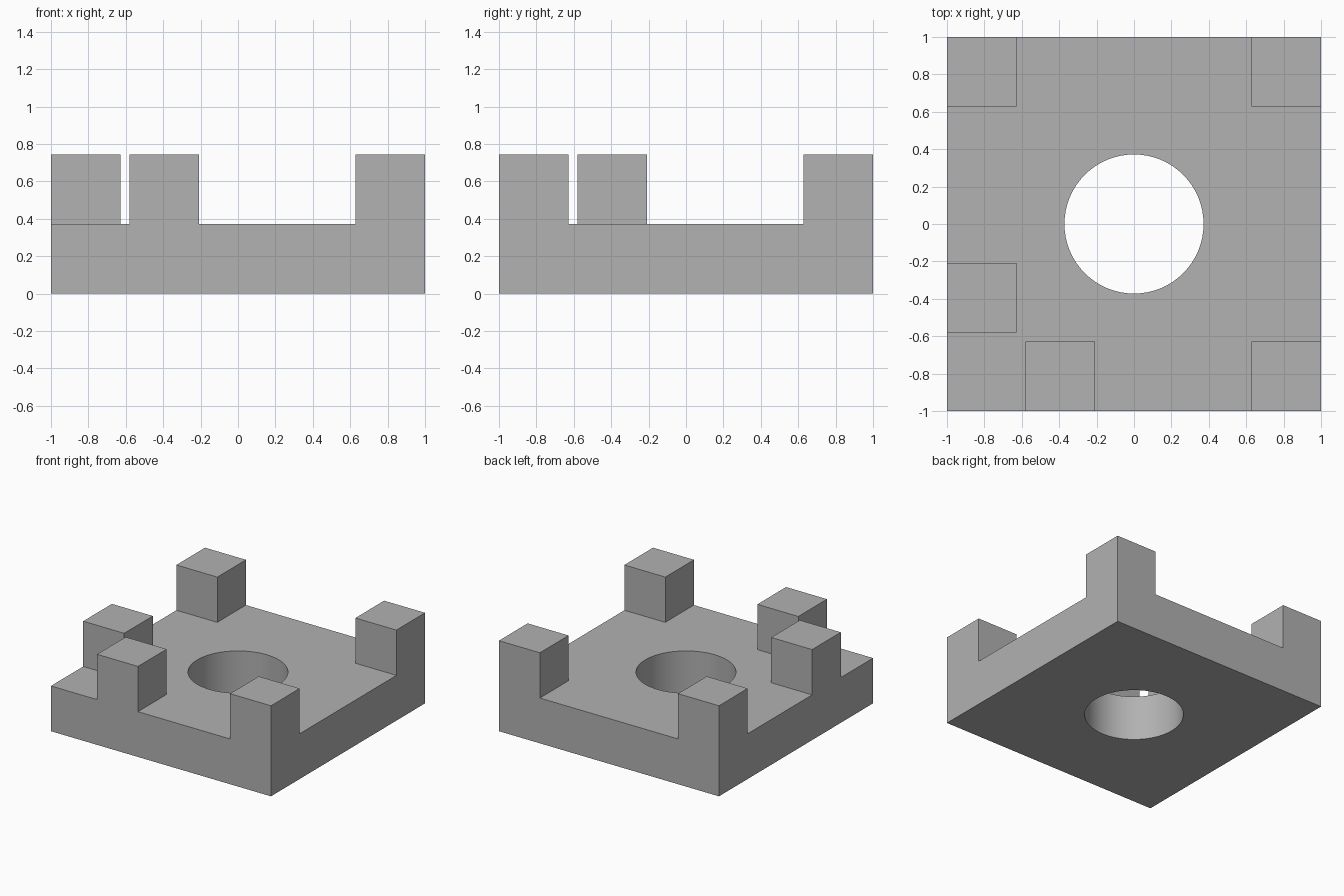
import bpy
import bmesh
import math
from mathutils import Matrix, Vector

if "Cube" in bpy.data.objects:
    bpy.data.objects.remove(bpy.data.objects["Cube"], do_unlink=True)

SLAB = 0.372      # slab thickness
TOP = 0.744       # height of the posts
POST = 0.372      # post width
RADIUS = 0.372    # centre hole
EDGE = 1 - POST / 2
INNER = -0.395    # centre of the posts set in from the corner

grey = bpy.data.materials.new("plain grey")
grey.use_nodes = True
colour = (0.445, 0.445, 0.445, 1)
grey.diffuse_color = colour
grey.node_tree.nodes["Principled BSDF"].inputs["Base Color"].default_value = colour


def add_box(bm, x, y, width, height):
    """Box standing on the ground."""
    m = Matrix.Translation((x, y, height / 2)) @ Matrix.Diagonal((width, width, height, 1))
    bmesh.ops.create_cube(bm, size=1, matrix=m)


def make_object(name, bm):
    mesh = bpy.data.meshes.new(name)
    bm.to_mesh(mesh)
    bm.free()
    mesh.materials.append(grey)
    obj = bpy.data.objects.new(name, mesh)
    bpy.context.collection.objects.link(obj)
    return obj


# Square slab
bm = bmesh.new()
add_box(bm, 0, 0, 2, SLAB)
base = make_object("notched_base", bm)

# Three corner posts and two posts flanking the open corner
bm = bmesh.new()
for x, y in ((EDGE, EDGE), (-EDGE, EDGE), (EDGE, -EDGE), (-EDGE, INNER), (INNER, -EDGE)):
    add_box(bm, x, y, POST, TOP)
posts = make_object("posts", bm)

# Round hole through the centre
bm = bmesh.new()
bmesh.ops.create_cone(bm, cap_ends=True, segments=64, radius1=RADIUS, radius2=RADIUS,
                      depth=2)
hole = make_object("hole_cutter", bm)

for helper, operation in ((posts, 'UNION'), (hole, 'DIFFERENCE')):
    helper.hide_render = True
    mod = base.modifiers.new(helper.name, 'BOOLEAN')
    mod.operation = operation
    mod.solver = 'EXACT'
    mod.object = helper

# Bake the booleans into one solid and drop the helpers
depsgraph = bpy.context.evaluated_depsgraph_get()
bm = bmesh.new()
bm.from_object(base, depsgraph)
base.modifiers.clear()
bmesh.ops.remove_doubles(bm, verts=bm.verts, dist=0.0005)
bmesh.ops.dissolve_limit(bm, angle_limit=math.radians(1), verts=bm.verts, edges=bm.edges)
bm.to_mesh(base.data)
bm.free()
for helper in (posts, hole):
    bpy.data.objects.remove(helper, do_unlink=True)

# Smooth hole wall, sharp edges elsewhere
bpy.ops.object.select_all(action='DESELECT')
base.select_set(True)
bpy.context.view_layer.objects.active = base
bpy.ops.object.shade_smooth_by_angle(angle=math.radians(30))
